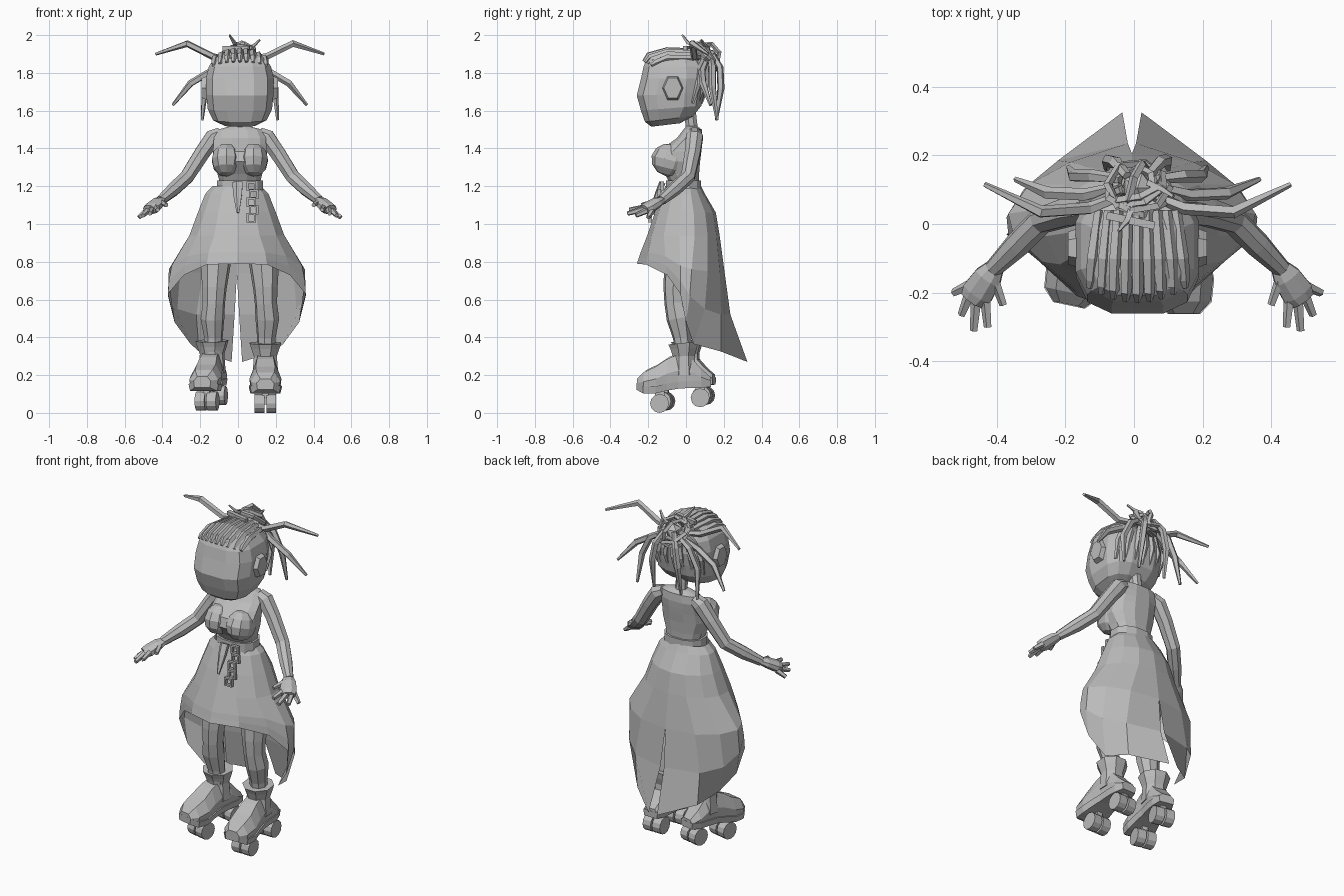
import bpy, bmesh, math
from mathutils import Vector, Matrix, Euler

cube = bpy.data.objects.get("Cube")
if cube:
    bpy.data.objects.remove(cube, do_unlink=True)

grey = bpy.data.materials.new("plain grey")
grey.use_nodes = True
COLOUR = (0.5, 0.5, 0.5, 1)
grey.diffuse_color = COLOUR
grey.node_tree.nodes["Principled BSDF"].inputs["Base Color"].default_value = COLOUR
CX = 0.01  # mirror plane of the body
SIDES = ((1, "left"), (-1, "right"))


def finish(name, bm):
    bmesh.ops.recalc_face_normals(bm, faces=bm.faces)
    mesh = bpy.data.meshes.new(name)
    bm.to_mesh(mesh)
    bm.free()
    mesh.materials.append(grey)
    obj = bpy.data.objects.new(name, mesh)
    bpy.context.collection.objects.link(obj)
    return obj


def loft(name, rings, matrix=None, closed=True):
    """Skin a list of equally long point rings."""
    bm = bmesh.new()
    rows = [[bm.verts.new(p) for p in r] for r in rings]
    n = len(rows[0])
    for a, b in zip(rows, rows[1:]):
        for i in range(n if closed else n - 1):
            j = (i + 1) % n
            bm.faces.new((a[i], a[j], b[j], b[i]))
    if closed:
        bm.faces.new(rows[0])
        bm.faces.new(rows[-1])
    if matrix:
        bm.transform(matrix)
    return finish(name, bm)


def tube(name, points, radii, sides=6, flat=1.0, matrix=None):
    """Sweep a polygon along a path, with one radius per point."""
    pts = [Vector(p) for p in points]
    if not isinstance(radii, (list, tuple)):
        radii = [radii] * len(pts)
    rings, rot, last = [], None, None
    for i, p in enumerate(pts):
        t = (pts[min(i + 1, len(pts) - 1)] - pts[max(i - 1, 0)]).normalized()
        rot = t.to_track_quat('Z', 'Y') if rot is None else last.rotation_difference(t) @ rot
        last = t
        ring = []
        for k in range(sides):
            a = math.tau * (k + 0.5) / sides
            ring.append(p + rot @ Vector((math.cos(a), math.sin(a) * flat, 0)) * radii[i])
        rings.append(ring)
    return loft(name, rings, matrix)


def oval(z, half, front, back, lean=0.0, n=12, power=0.85):
    """Horizontal section with its own width, front and back, leaning up to the back."""
    ring = []
    for k in range(n):
        a = math.tau * (k + 0.5) / n
        s, c = math.sin(a), math.cos(a)
        x = math.copysign(abs(s) ** power, s) * half
        y = math.copysign(abs(c) ** power, c) * (back - front) / 2 + (back + front) / 2
        ring.append((CX + x, y, z + lean * (y - front)))
    return ring


def side_points(points, s, centre=CX):
    return [(centre + s * x, y, z) for x, y, z in points]


def solid(name, kind, matrix, **args):
    bm = bmesh.new()
    getattr(bmesh.ops, "create_" + kind)(bm, **args)
    bm.transform(matrix)
    return finish(name, bm)


def place(loc, size, rot=(0, 0, 0)):
    return Matrix.LocRotScale(Vector(loc), Euler(rot), Vector(size))


# Head, neck and torso
loft("head", [oval(*r, power=.66) for r in (
    (1.515, .085, -.185, -.03, .12), (1.54, .145, -.22, .04, .12), (1.6, .174, -.242, .085, .08),
    (1.68, .182, -.265, .1, .04), (1.77, .184, -.242, .11), (1.835, .168, -.228, .1),
    (1.875, .138, -.21, .075), (1.908, .09, -.15, .03))])
tube("neck", [(CX, .035, 1.47), (CX, .02, 1.6)], .034, 8)
loft("torso", [oval(*r) for r in (
    (1.15, .125, -.1, .075), (1.22, .11, -.09, .07), (1.265, .122, -.115, .072),
    (1.33, .147, -.162, .078), (1.385, .147, -.148, .085), (1.42, .144, -.1, .088),
    (1.455, .142, -.05, .09), (1.5, .12, -.015, .085), (1.518, .05, 0, .06))])
loft("belt", [oval(z, .125, -.108, .082) for z in (1.17, 1.23)])

# Skirt: short at the front, long and split at the back
angles = (0, 28, 55, 80, 105, 130, 155, 180)
for s, side in SIDES:
    rows = []
    for z, rx, front, back in ((1.2, .13, .11, .08), (1.16, .17, .125, .1),
                               (1.06, .21, .165, .158), (.94, .255, .205, .178)):
        row = []
        for deg in angles:
            a = math.radians(deg)
            row.append((rx * math.sin(a), -math.cos(a) * (front if deg < 90 else back), z))
        rows.append(row)
    rows.append([(0, -.24, .85), (.15, -.2, .85), (.26, -.11, .83), (.345, -.03, .78),
                 (.36, .03, .76), (.3, .115, .75), (.18, .18, .74), (0, .205, .74)])
    rows.append([(0, -.25, .82), (.155, -.205, .815), (.275, -.105, .78), (.36, -.03, .7),
                 (.365, .02, .62), (.315, .1, .55), (.215, .185, .52), (.012, .235, .52)])
    rows.append([(0, -.26, .79), (.16, -.21, .785), (.28, -.1, .73), (.365, -.03, .63),
                 (.33, 0, .48), (.245, .04, .365), (.2, .185, .325), (.028, .325, .27)])
    loft(side + "_skirt_half", [side_points(r, s, -.006) for r in rows], closed=False)

# Bust, ears, arms, hands and legs
for s, side in SIDES:
    solid(side + "_bust", "uvsphere",
          place((CX + s * .072, -.085, 1.338), (.08, .1, .088), (-.25, 0, 0)),
          u_segments=10, v_segments=6, radius=1)
    solid(side + "_ear", "cone",
          place((CX + s * .18, -.07, 1.72), (.08, .063, .045), (0, s * math.pi / 2, 0)),
          cap_ends=True, segments=6, radius1=1, radius2=.75, depth=1)
    tube(side + "_arm", side_points([
        (.1, .045, 1.48), (.14, .045, 1.46), (.2, .035, 1.375), (.28, .01, 1.25),
        (.35, -.06, 1.185), (.42, -.13, 1.125)], s),
        [.036, .048, .044, .04, .038, .027], 8)
    tube(side + "_palm", side_points([
        (.41, -.12, 1.13), (.435, -.155, 1.113), (.465, -.2, 1.085), (.48, -.222, 1.075)], s),
        [.026, .044, .05, .04], 8, .65)
    fingers = (((.49, -.18, 1.07), (.535, -.2, 1.035)), ((.488, -.205, 1.072), (.512, -.265, 1.045)),
               ((.468, -.22, 1.08), (.476, -.31, 1.055)), ((.443, -.21, 1.09), (.435, -.3, 1.075)),
               ((.42, -.15, 1.12), (.39, -.235, 1.1)))
    for i, (root, tip) in enumerate(fingers):
        tube(f"{side}_finger_{i + 1}", side_points([root, tip], s), [.017, .012], 5)
    tube(side + "_leg", side_points([
        (.1, -.01, 1.0), (.115, -.02, .92), (.128, -.035, .8), (.135, -.055, .66),
        (.138, -.055, .58), (.145, -.04, .5), (.14, -.02, .4), (.14, -.01, .3)], s),
        [.085, .088, .082, .066, .06, .064, .05, .045], 8)

# Roller skates
for s, side in SIDES:
    foot = (Matrix.Translation((.145, 0, 0)) if s > 0 else
            Matrix.Translation((-.135, .02, .012)) @ Matrix.Rotation(math.radians(-12), 4, 'Z'))
    shoe, sole = [], []
    for y, w, low, high in ((-.26, .045, .135, .18), (-.225, .078, .115, .215),
                            (-.16, .085, .115, .245), (-.1, .074, .13, .285),
                            (-.04, .065, .14, .31), (.03, .065, .145, .29),
                            (.08, .062, .145, .235), (.13, .045, .15, .19)):
        mid = (low + high) / 2
        shoe.append([(x * w, y, z) for x, z in (
            (-.9, low), (.9, low), (1, mid), (.6, high), (-.6, high), (-1, mid))])
        sole.append([(x * w * 1.04, y * 1.01, z) for x, z in (
            (-.9, low - .012), (.9, low - .012), (1, low + .025), (-1, low + .025))])
    loft(side + "_boot", shoe, foot)
    loft(side + "_sole", sole, foot)
    tube(side + "_boot_cuff", [(0, -.01, .2), (0, -.012, .3), (0, -.012, .34), (0, -.015, .37)],
         [.074, .066, .08, .09], 8, .95, foot)
    for y, z, end in ((-.14, .05, "front"), (.075, .08, "back")):
        solid(f"{side}_{end}_truck", "cube", foot @ place((0, y, z + .035), (.035, .05, .08)), size=1)
        for x in (-.031, .031):
            solid(f"{side}_{end}_wheel", "cone",
                  foot @ place((x, y, z), (1, 1, 1), (0, math.pi / 2, 0)),
                  cap_ends=True, segments=12, radius1=.05, radius2=.05, depth=.052)

# Braids drawn back over the crown and up from the nape
for i in range(9):
    x = (i - 4) * .035
    drop = 2 * x * x
    tube(f"crown_braid_{i + 1}", [
        (CX + x, -.224 + drop, 1.86 - drop / 2), (CX + x * .97, -.2 + drop, 1.892 - drop),
        (CX + x * .93, -.1, 1.917 - drop), (CX + x * .8, .04, 1.915 - drop)],
        [.009, .017, .02, .016], 5)
for i in range(7):
    x = (i - 3) * .05
    bow = x * x * 2
    tube(f"nape_braid_{i + 1}", [
        (CX + x, .08 - bow, 1.64), (CX + x * 1.05, .11 - bow, 1.74),
        (CX + x * .8, .11 - bow, 1.83), (CX + x * .3, .1, 1.9)], [.009, .016, .016, .014], 5)

# Bun of looped braids, facing up and back
BUN = Vector((CX, .105, 1.885))
solid("bun_core", "icosphere", place(BUN, (.05, .05, .045)), subdivisions=1, radius=1)
loops = ((.092, (-.75, 0, 0)), (.088, (-.4, .35, .3)), (.08, (-1.2, .2, .4)),
         (.075, (1.3, -.3, 1.4)), (.06, (-.6, -.4, .8)), (.085, (-.9, -.5, 0)))
for i, (radius, rot) in enumerate(loops):
    bpy.ops.mesh.primitive_torus_add(location=BUN, rotation=rot, major_radius=radius,
                                     minor_radius=.013, major_segments=7, minor_segments=4)
    loop = bpy.context.object
    loop.name = f"bun_loop_{i + 1}"
    loop.data.materials.append(grey)
tube("bun_pin", [(-.08, .025, 1.93), (.06, -.005, 1.93)], .016, 4)
tube("loose_end_1", [(0, .07, 1.93), (-.02, .01, 1.96), (-.045, -.02, 2)], [.012, .011, .005], 4)
tube("loose_end_2", [(.04, .12, 1.93), (.085, .1, 1.945), (.115, .08, 1.975)], [.012, .01, .006], 4)

# Free strands fanning out from the bun
strands = {
    "upper": [(.05, .08, 1.88), (.14, .045, 1.885), (.28, .035, 1.955), (.445, .115, 1.9)],
    "middle": [(.05, .11, 1.87), (.15, .085, 1.81), (.26, .09, 1.745), (.355, .13, 1.63)],
    "side": [(.05, .13, 1.88), (.13, .14, 1.83), (.185, .14, 1.72), (.2, .165, 1.55)],
    "rear": [(.03, .14, 1.9), (.065, .18, 1.83), (.085, .185, 1.72), (.09, .16, 1.55)],
}
for s, side in SIDES:
    for label, path in strands.items():
        tube(f"{side}_{label}_strand", side_points(path, s), [.014, .019, .019, .008], 5)

# Waist tie and hanging chain
tube("waist_tie", [(0, -.125, 1.22), (0, -.15, 1.16), (0, -.19, 1.06)], [.03, .026, .008], 5, .6)
for i in range(5):
    z = 1.2 - i * .042
    x = .07 + (i % 2) * .014
    y = -.125 - i * .016
    for dx, dz, w, h in ((-.02, 0, .01, .05), (.02, 0, .01, .05), (0, .02, .05, .01), (0, -.02, .05, .01)):
        solid(f"chain_link_{i + 1}", "cube", place((x + dx, y, z + dz), (w, .018, h)), size=1)
